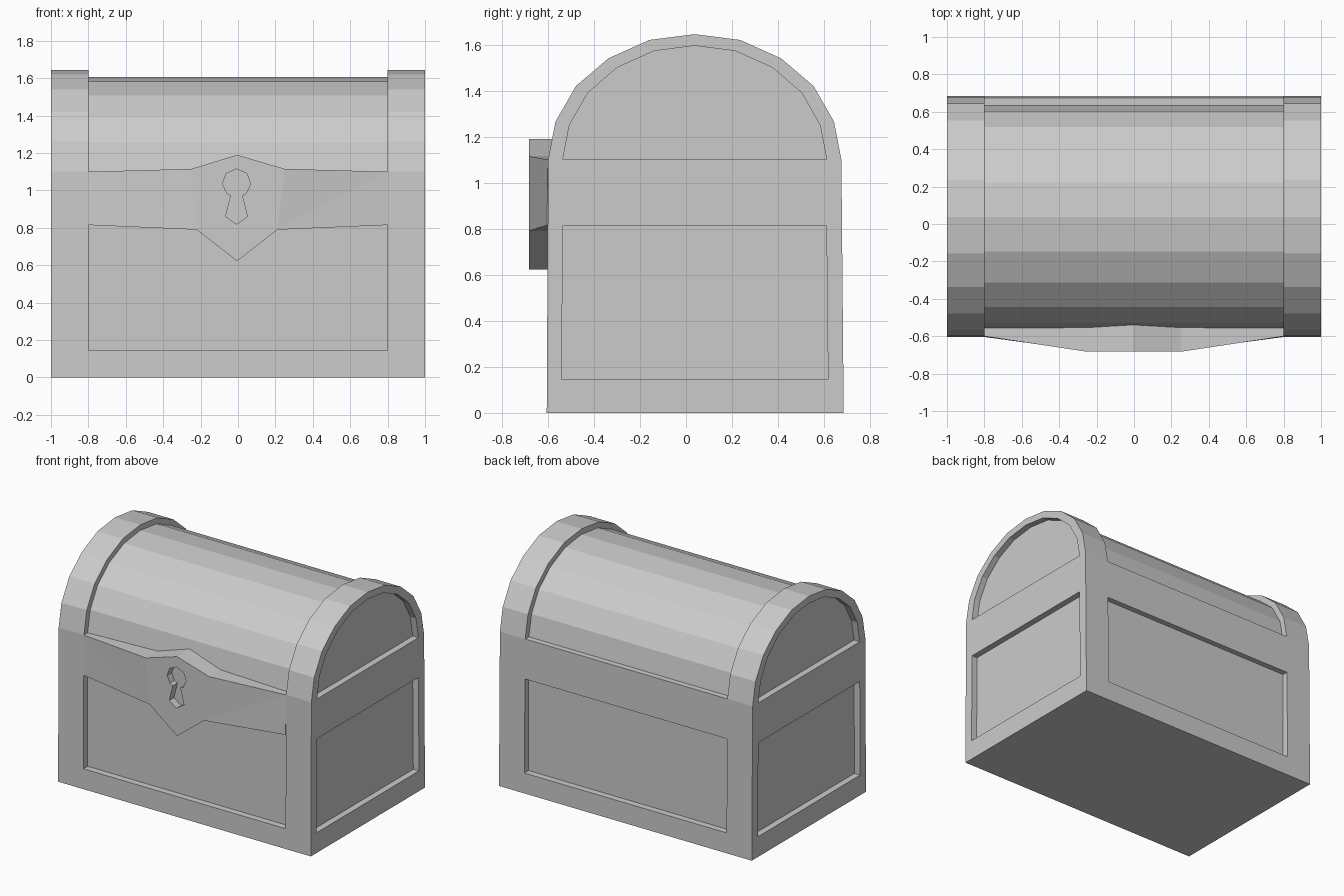
import bpy, bmesh

if "Cube" in bpy.data.objects:
    bpy.data.objects.remove(bpy.data.objects["Cube"])

CY, SPRING = 0.038, 1.10          # arch centre line and spring height
# right half of the outer arch as (half width, z)
HALF = [(0.637, 1.10), (0.605, 1.265), (0.516, 1.42), (0.375, 1.54), (0.197, 1.62)]


def arch(kw=1.0, kh=1.0):
    """Arch outline in (y, z), front to back, scaled about its spring line."""
    sc = [(w * kw, SPRING + (z - SPRING) * kh) for w, z in HALF]
    return ([(CY - w, z) for w, z in sc] + [(CY, SPRING + 0.545 * kh)]
            + [(CY + w, z) for w, z in reversed(sc)])


def loft(name, rings):
    """Closed solid between two matching outlines."""
    bm = bmesh.new()
    a, b = [[bm.verts.new(p) for p in r] for r in rings]
    bm.faces.new(a)
    bm.faces.new(b[::-1])
    for i in range(len(a)):
        j = (i + 1) % len(a)
        bm.faces.new((a[i], b[i], b[j], a[j]))
    bmesh.ops.recalc_face_normals(bm, faces=bm.faces[:])
    me = bpy.data.meshes.new(name)
    bm.to_mesh(me)
    bm.free()
    ob = bpy.data.objects.new(name, me)
    bpy.context.collection.objects.link(ob)
    return ob


def along_x(name, prof, x0, x1):
    return loft(name, [[(x, y, z) for y, z in prof] for x in (x0, x1)])


def along_y(name, prof, y0, y1):
    return loft(name, [[(x, y, z) for x, z in prof] for y in (y0, y1)])


def cut(target, cutter):
    mod = target.modifiers.new("cut", 'BOOLEAN')
    mod.operation, mod.solver, mod.object = 'DIFFERENCE', 'EXACT', cutter
    bpy.context.view_layer.objects.active = target
    bpy.ops.object.modifier_apply(modifier=mod.name)
    bpy.data.objects.remove(cutter, do_unlink=True)


# Chest body with arched lid
chest = along_x("chest_body", [(-0.605, 0)] + arch() + [(0.685, 0)], -1, 1)

# Lowered barrel between the two end ribs
barrel = arch(0.934, 0.927) + [(0.9, SPRING), (0.9, 2), (-0.9, 2), (-0.9, SPRING)]
cut(chest, along_x("barrel_cutter", barrel, -0.8, 0.8))

# Recessed end panels, rectangular and arched
D = 0.045
side_panel = [(-0.54, 0.145), (-0.535, 0.815), (0.61, 0.815), (0.617, 0.145)]
for s in (-1, 1):
    for prof in (side_panel, arch(0.9, 0.908)):
        cut(chest, along_x("side_cutter", prof, s * (1 - D), s * 1.2))

# Recessed front and back panels
panel = [(-0.8, 0.145), (0.8, 0.145), (0.8, 0.815), (-0.8, 0.815)]
cut(chest, along_y("front_cutter", panel, -0.9, -0.557))
cut(chest, along_y("back_cutter", panel, 0.9, 0.637))

# Lock band: outline (x, front y, z) swelling forward at the middle
band = [(-0.8, -0.6, 1.10), (-0.25, -0.683, 1.115), (-0.005, -0.683, 1.19),
        (0.25, -0.683, 1.115), (0.8, -0.6, 1.10), (0.8, -0.604, 0.815),
        (0.21, -0.683, 0.79), (-0.005, -0.683, 0.622), (-0.22, -0.683, 0.79),
        (-0.8, -0.604, 0.815)]
lock = loft("lock_band", [band, [(x, -0.5, z) for x, y, z in band]])
# split the folded front into a flat plate and two slanted wings
bm = bmesh.new()
bm.from_mesh(lock.data)
bm.verts.ensure_lookup_table()
v = bm.verts
bm.faces.remove(next(f for f in bm.faces if len(f.verts) == 10
                     and all(p.co.y < -0.55 for p in f.verts)))
for loop in ((1, 2, 3, 6, 7, 8), (0, 1, 8), (0, 8, 9), (3, 4, 6), (4, 5, 6)):
    bm.faces.new([v[i] for i in loop])
bmesh.ops.recalc_face_normals(bm, faces=bm.faces[:])
bm.to_mesh(lock.data)
bm.free()

# Keyhole
right = [(0.055, 1.09), (0.075, 1.035), (0.052, 0.985), (0.03, 0.973), (0.058, 0.86)]
hole = ([(-0.008, 1.115)] + [(x - 0.008, z) for x, z in right] + [(-0.008, 0.82)]
        + [(-x - 0.008, z) for x, z in reversed(right)])
cut(lock, along_y("keyhole_cutter", hole, -0.8, -0.63))
